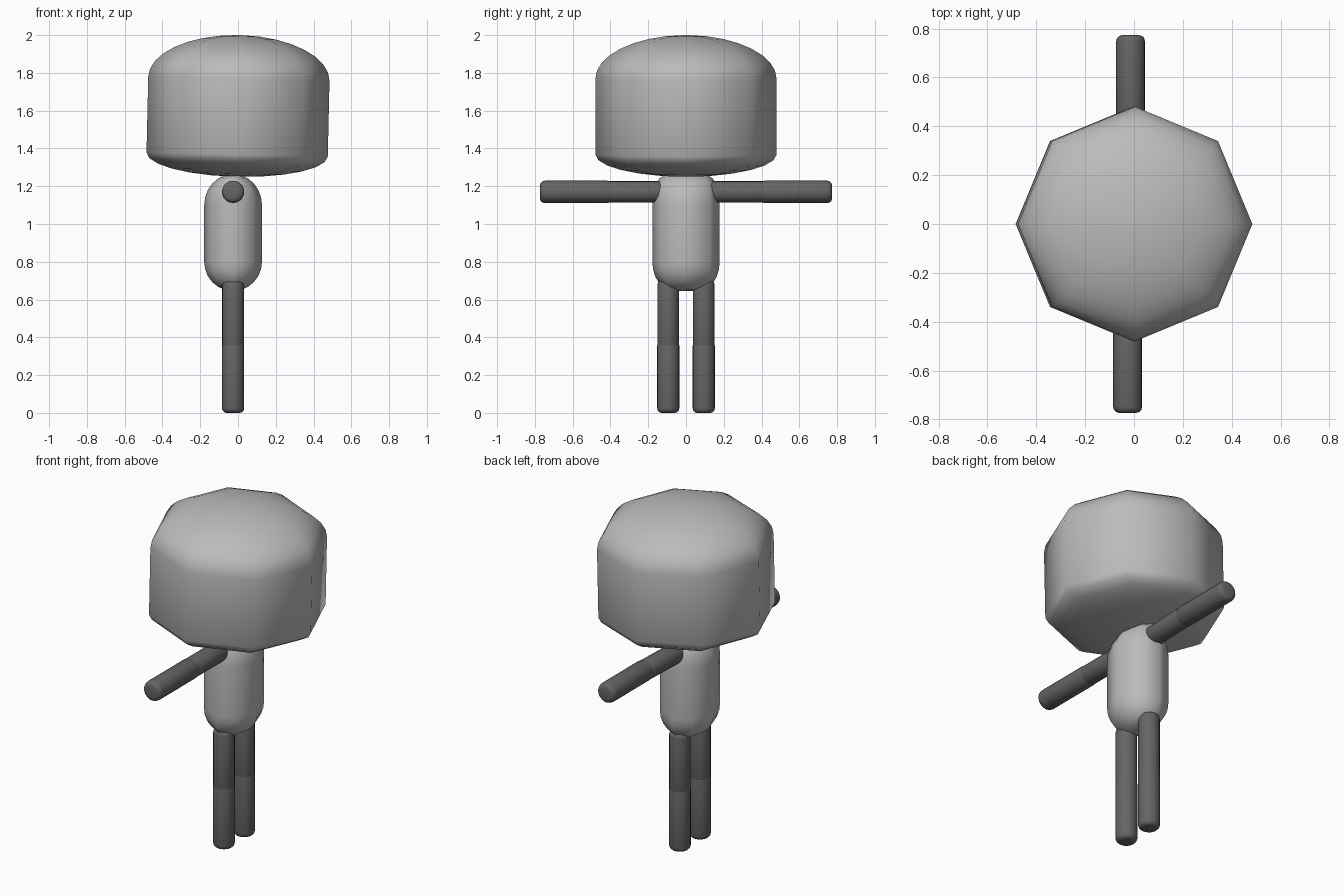
import bpy, bmesh, math
from mathutils import Vector, Matrix

if "Cube" in bpy.data.objects:
    bpy.data.objects.remove(bpy.data.objects["Cube"])

def material(name, v):
    m = bpy.data.materials.new(name)
    m.diffuse_color = (v, v, v, 1)
    m.use_nodes = True
    m.node_tree.nodes["Principled BSDF"].inputs["Base Color"].default_value = m.diffuse_color
    return m

LIGHT = material("light grey", 0.5)
DARK = material("dark grey", 0.13)

def loft(name, rings, sides, mat, matrix=Matrix()):
    """Stack of elliptical rings (z, rx, ry) closed by flat caps, smooth shaded."""
    bm = bmesh.new()
    loops = []
    for z, rx, ry in rings:
        loops.append([bm.verts.new((rx * math.cos(2 * math.pi * i / sides),
                                    ry * math.sin(2 * math.pi * i / sides), z))
                      for i in range(sides)])
    for a, b in zip(loops, loops[1:]):
        for i in range(sides):
            j = (i + 1) % sides
            bm.faces.new((a[i], a[j], b[j], b[i]))
    bm.faces.new(loops[0][::-1])
    bm.faces.new(loops[-1])
    for f in bm.faces:
        f.smooth = True
    bm.transform(matrix)
    me = bpy.data.meshes.new(name)
    bm.to_mesh(me)
    bm.free()
    me.materials.append(mat)
    ob = bpy.data.objects.new(name, me)
    bpy.context.collection.objects.link(ob)
    return ob

def arc(n):
    """Sine and cosine steps of a quarter turn, stopping just short of the pole."""
    return [(math.sin(t), math.cos(t)) for t in
            (math.radians(88) * i / n for i in range(n + 1))]

# Head: eight-sided drum with a tall dome and a shallow rounded underside
R = 0.48
head = [(-0.20 - 0.118 * s, R * c, R * c) for s, c in reversed(arc(6))]
head += [(0.20 + 0.232 * s, R * c, R * c) for s, c in arc(8)]
loft("head", head, 8, LIGHT,
     Matrix.Translation((0, 0, 1.568)) @ Matrix.Rotation(math.radians(1.3), 4, 'Y'))

# Torso: rounded block, blunter when seen from the side
torso = [(0.80 - 0.155 * s, 0.153 * c, 0.178 * c ** 0.6) for s, c in reversed(arc(6))]
torso += [(1.10 + 0.165 * s, 0.153 * c, 0.178 * c ** 0.35) for s, c in arc(6)]
loft("torso", torso, 8, LIGHT, Matrix.Translation((-0.026, 0, 0)))

def limb(name, start, end, r=0.058):
    """Round rod between two points with softened ends."""
    start, end = Vector(start), Vector(end)
    d = end - start
    L, b = d.length, 0.025
    rings = [(b - b * s, r - b + b * c, r - b + b * c) for s, c in reversed(arc(3))]
    rings += [(L - b + b * s, r - b + b * c, r - b + b * c) for s, c in arc(3)]
    loft(name, rings, 20, DARK,
         Matrix.Translation(start) @ d.to_track_quat('Z', 'Y').to_matrix().to_4x4())

# Arms and legs, each in two overlapping segments
for side, s, hand_x in (("near", -1, -0.026), ("far", 1, -0.014)):
    limb(side + "_upper_arm", (-0.026, s * 0.08, 1.17), (hand_x, s * 0.44, 1.17), 0.057)
    limb(side + "_forearm", (hand_x, s * 0.39, 1.17), (hand_x, s * 0.773, 1.17), 0.059)
    limb(side + "_thigh", (-0.026, s * 0.094, 0.70), (-0.026, s * 0.094, 0.335), 0.058)
    limb(side + "_shin", (-0.026, s * 0.094, 0.38), (-0.026, s * 0.094, 0.0), 0.059)
